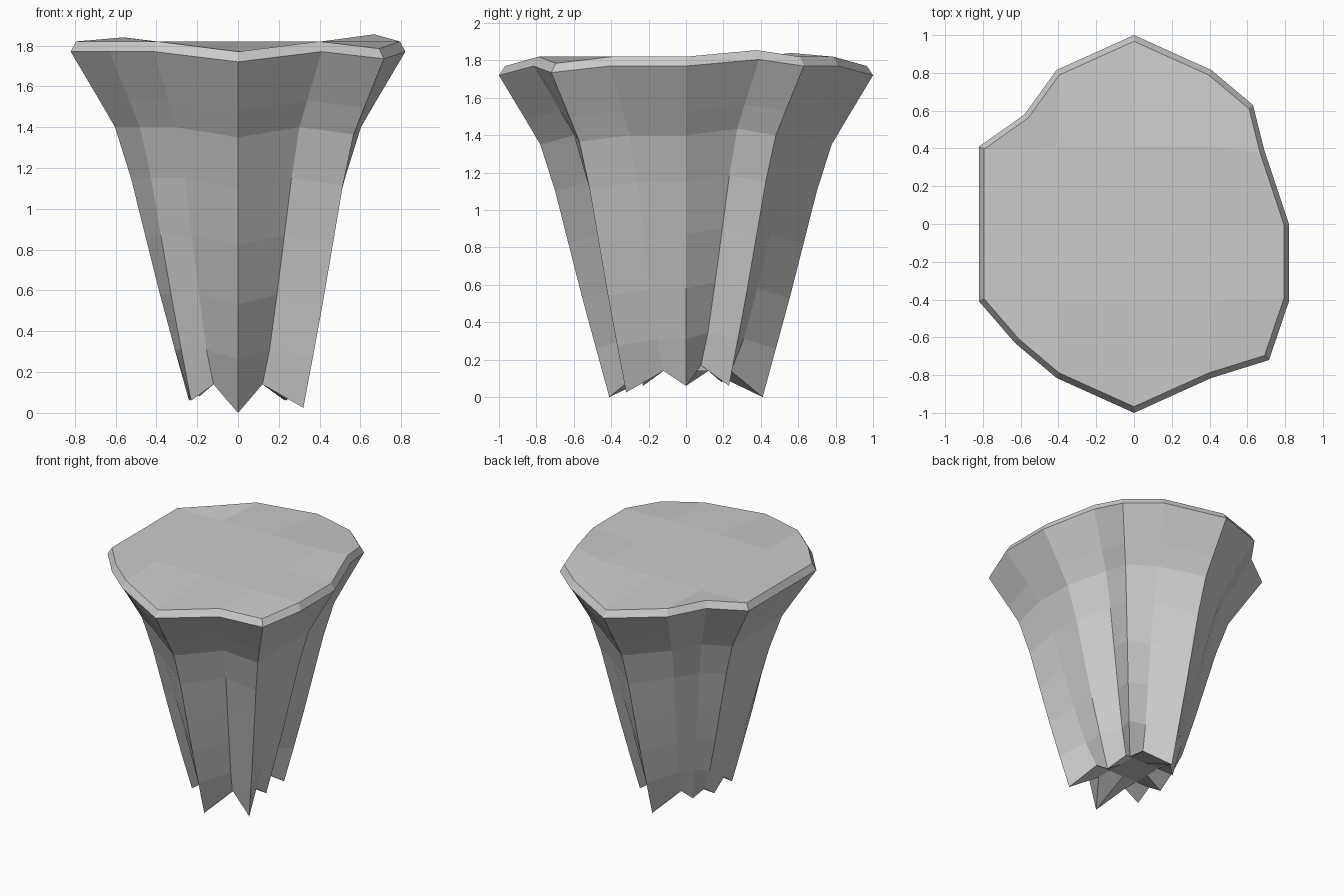
import bpy, bmesh

if "Cube" in bpy.data.objects:
    bpy.data.objects.remove(bpy.data.objects["Cube"])

# Rim outline, counter-clockwise from the front point: x, y, height offset
rim = [(0, -1, -.05), (.41, -.815, 0), (.715, -.72, -.035), (.82, -.41, 0),
       (.82, 0, 0), (.69, .39, .035), (.63, .63, 0), (.41, .815, 0),
       (0, 1, -.05), (-.41, .815, 0), (-.58, .58, .02), (-.82, .41, 0),
       (-.82, 0, 0), (-.82, -.41, 0), (-.63, -.63, 0), (-.41, -.815, 0)]
# Jagged lower ends of the same columns: x, y, z
tips = [(0, -.41, 0), (.12, -.24, .14), (.32, -.32, .025), (.24, -.12, .14),
        (.24, 0, .06), (.14, .08, .17), (.23, .23, .06), (.12, .24, .14),
        (0, .41, 0), (-.12, .24, .14), (-.19, .19, .08), (-.24, .12, .14),
        (-.24, 0, .06), (-.24, -.12, .14), (-.23, -.23, .06), (-.12, -.24, .14)]
# Flared profile: height, blend from rim outline to tips
levels = [(1.77, 0), (1.53, .245), (1.4, .375), (1.15, .51),
          (.87, .63), (.58, .755), (.31, .88)]
# Cell of a 4 x 4 cap grid for each outline point
cells = [(0, -2), (1, -2), (2, -2), (2, -1), (2, 0), (2, 1), (2, 2), (1, 2),
         (0, 2), (-1, 2), (-2, 2), (-2, 1), (-2, 0), (-2, -1), (-2, -2), (-1, -2)]

bm = bmesh.new()


def ring(points):
    return [bm.verts.new(p) for p in points]


def cap(outline, step, z):
    grid = dict(zip(cells, outline))
    for i in (-1, 0, 1):
        for j in (-1, 0, 1):
            grid[i, j] = bm.verts.new((i * step, j * step, z))
    for i in range(-2, 2):
        for j in range(-2, 2):
            bm.faces.new([grid[i, j], grid[i + 1, j], grid[i + 1, j + 1], grid[i, j + 1]])


# Bevelled top edge, flared columns, tips
rings = [ring((x * .967, y * .967, 1.82 + d) for x, y, d in rim)]
for z, t in levels:
    rings.append(ring((x + (u - x) * t, y + (v - y) * t, z + d)
                      for (x, y, d), (u, v, w) in zip(rim, tips)))
rings.append(ring(tips))
for a, b in zip(rings, rings[1:]):
    for k in range(16):
        n = (k + 1) % 16
        bm.faces.new([a[k], b[k], b[n], a[n]])

# Top surface and broken underside
cap(rings[0], .41, 1.82)
cap(rings[-1], .12, .14)
bmesh.ops.recalc_face_normals(bm, faces=bm.faces[:])

mesh = bpy.data.meshes.new("rock_pillar")
bm.to_mesh(mesh)
bm.free()
bpy.context.collection.objects.link(bpy.data.objects.new("rock_pillar", mesh))
